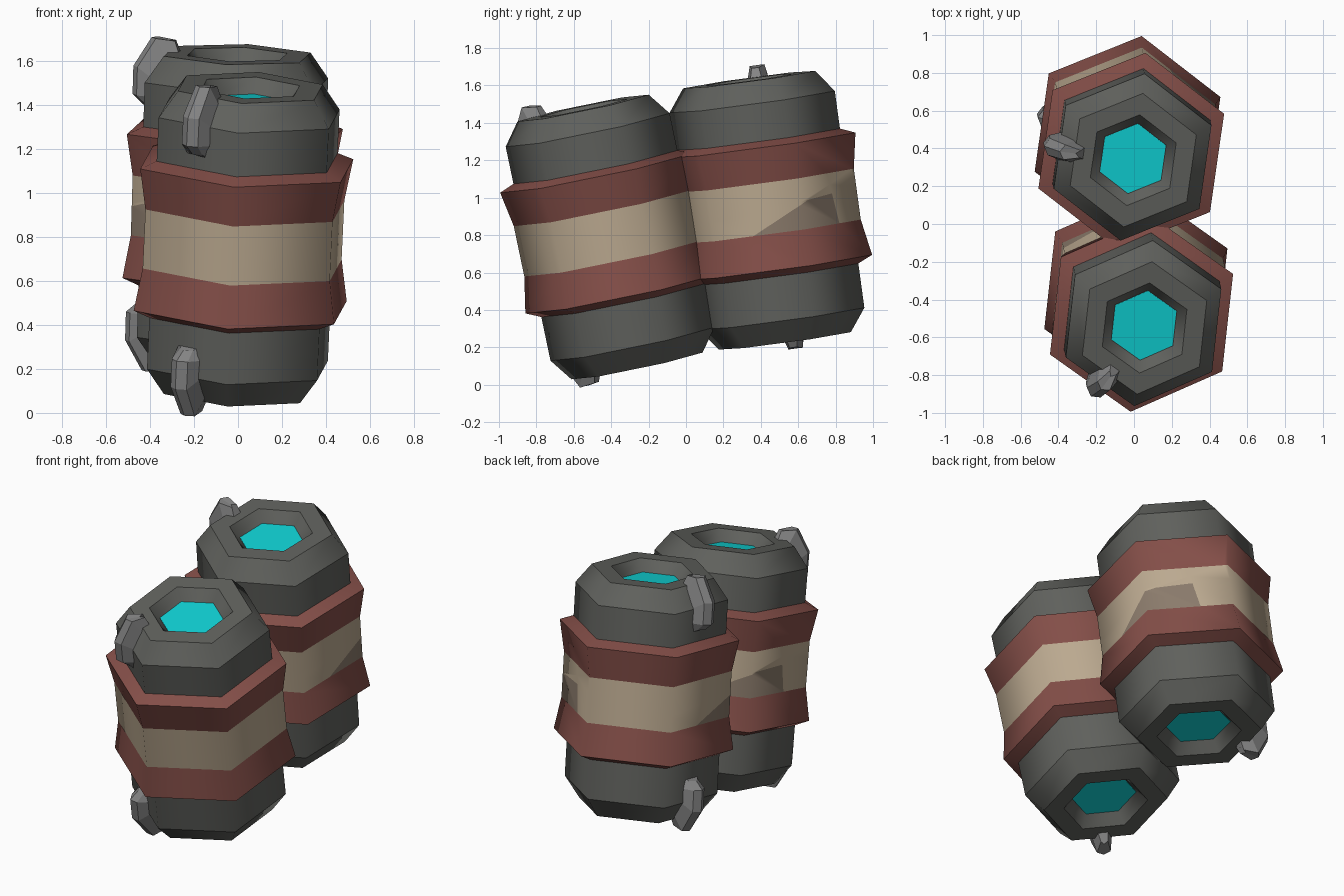
import bpy, bmesh, math
from mathutils import Vector, Matrix

if "Cube" in bpy.data.objects:
    bpy.data.objects.remove(bpy.data.objects["Cube"])


def material(name, rgb):
    m = bpy.data.materials.new(name)
    m.diffuse_color = (*rgb, 1)
    m.use_nodes = True
    m.node_tree.nodes["Principled BSDF"].inputs["Base Color"].default_value = m.diffuse_color
    return m


GREY = material("dark_grey", (0.115, 0.118, 0.108))
RED = material("dull_red", (0.23, 0.077, 0.065))
BEIGE = material("beige", (0.50, 0.40, 0.28))
STAIN = material("stained_beige", (0.26, 0.20, 0.15))
CYAN = material("cyan", (0.005, 0.64, 0.66))
STEEL = material("clip_grey", (0.23, 0.23, 0.23))


def finish(bm, name, mats, matrix):
    bmesh.ops.recalc_face_normals(bm, faces=bm.faces)
    me = bpy.data.meshes.new(name)
    bm.to_mesh(me)
    bm.free()
    for m in mats:
        me.materials.append(m)
    ob = bpy.data.objects.new(name, me)
    bpy.context.collection.objects.link(ob)
    ob.matrix_world = matrix
    return ob


def hex_lathe(profile, turn, closed_ends=False):
    """Six-sided lathe of (radius, height) points; ring edges stay sharp."""
    bm = bmesh.new()
    rings = []
    for r, w in profile:
        angles = [turn + k * math.pi / 3 for k in range(6)]
        rings.append([bm.verts.new((r * math.cos(a), r * math.sin(a), w)) for a in angles])
    for lo, hi in zip(rings, rings[1:]):
        for k in range(6):
            bm.faces.new((lo[k], lo[(k + 1) % 6], hi[(k + 1) % 6], hi[k])).smooth = True
    if closed_ends:
        bm.faces.new(rings[0])
        bm.faces.new(rings[-1])
    for e in bm.edges:
        if abs(e.verts[0].co.z - e.verts[1].co.z) < 1e-4:
            e.smooth = False
    return bm


# half profile of the shell: recess floor, recess lip, rim, shoulder
SHELL = [(0.19, 0.635), (0.245, 0.705), (0.36, 0.705), (0.45, 0.585)]
BAND = [(0.43, -0.355), (0.53, -0.31), (0.495, -0.115),
        (0.495, 0.16), (0.53, 0.35), (0.43, 0.39)]
# outline of the stain on the beige stripe (sideways, height)
STAIN_LINE = [(-0.10, -0.12), (0.224, 0.037), (0.357, 0.05), (0.375, -0.115)]
# clip outline (distance out, height) as outer and inner rows
CLIP_OUT = [(0.415, 0.455), (0.465, 0.50), (0.465, 0.63), (0.385, 0.765), (0.30, 0.755)]
CLIP_IN = [(0.38, 0.44), (0.38, 0.50), (0.37, 0.58), (0.31, 0.66), (0.26, 0.69)]


def add_stain(bm, angle):
    rot = Matrix.Rotation(angle, 3, 'Z')
    out = rot @ Vector((1, 0, 0))
    planes = []
    for (s0, w0), (s1, w1) in zip(STAIN_LINE, STAIN_LINE[1:]):
        planes.append((rot @ Vector((0, s0, w0)),
                       rot @ Vector((0, w0 - w1, s1 - s0)).normalized()))

    def side_faces():
        return [f for f in bm.faces
                if f.material_index == 1 and f.calc_center_median().dot(out) > 0.05]

    for co, no in planes:
        faces = side_faces()
        geom = faces + list({e for f in faces for e in f.edges}) \
            + list({v for f in faces for v in f.verts})
        bmesh.ops.bisect_plane(bm, geom=geom, plane_co=co, plane_no=no)
    for f in side_faces():
        c = f.calc_center_median()
        if all((c - co).dot(no) < 1e-4 for co, no in planes):
            f.material_index = 2


def clip(name, angle, flip, matrix):
    bm = bmesh.new()
    widths = [0.035, 0.045, 0.045, 0.04, 0.02]
    rows = []
    for (ro, wo), (ri, wi), h in zip(CLIP_OUT, CLIP_IN, widths):
        pts = [(ri, -h * 1.6, wi), (ro - 0.015, -h, wo), (ro + 0.01, 0, wo),
               (ro - 0.015, h, wo), (ri, h * 1.6, wi)]
        rows.append([bm.verts.new((x, y, z * flip)) for x, y, z in pts])
    for a, b in zip(rows, rows[1:]):
        for k in range(5):
            j = (k + 1) % 5
            bm.faces.new((a[k], a[j], b[j], b[k]))
    bm.faces.new(rows[0])
    bm.faces.new(rows[-1])
    finish(bm, name, [STEEL], matrix @ Matrix.Rotation(angle, 4, 'Z'))


def canister(label, centre, axis, turn, clip_angle, stains):
    tilt = Vector((0, 0, 1)).rotation_difference(Vector(axis))
    mat = Matrix.Translation(centre) @ tilt.to_matrix().to_4x4()
    turn = math.radians(turn)

    # dark shell with recessed ends
    profile = [(r, -w) for r, w in SHELL] + SHELL[::-1]
    finish(hex_lathe(profile, turn, True), label + "_shell", [GREY], mat)

    # glowing end plates
    for end, s in (("top", 1), ("bottom", -1)):
        plate = [(0.188, s * 0.633), (0.188, s * 0.638)]
        finish(hex_lathe(plate, turn, True), f"{label}_{end}_light", [CYAN], mat)

    # waisted band with beige stripe
    bm = hex_lathe(BAND, turn)
    for f in bm.faces:
        z = f.calc_center_median().z
        f.material_index = 1 if -0.1 < z < 0.15 else 0
    for a in stains:
        add_stain(bm, math.radians(a))
    finish(bm, label + "_band", [RED, BEIGE, STAIN], mat)

    # bent clips over the shoulders
    for end, s in (("top", 1), ("bottom", -1)):
        clip(f"{label}_{end}_clip", math.radians(clip_angle), s, mat)


canister("front_canister", (0.024, -0.406, 0.79), (0.03, -0.135, 0.645), 24, 234, [120])
canister("back_canister", (-0.025, 0.433, 0.933), (0.02, -0.09, 0.66), 22, 172, [0, 180])
